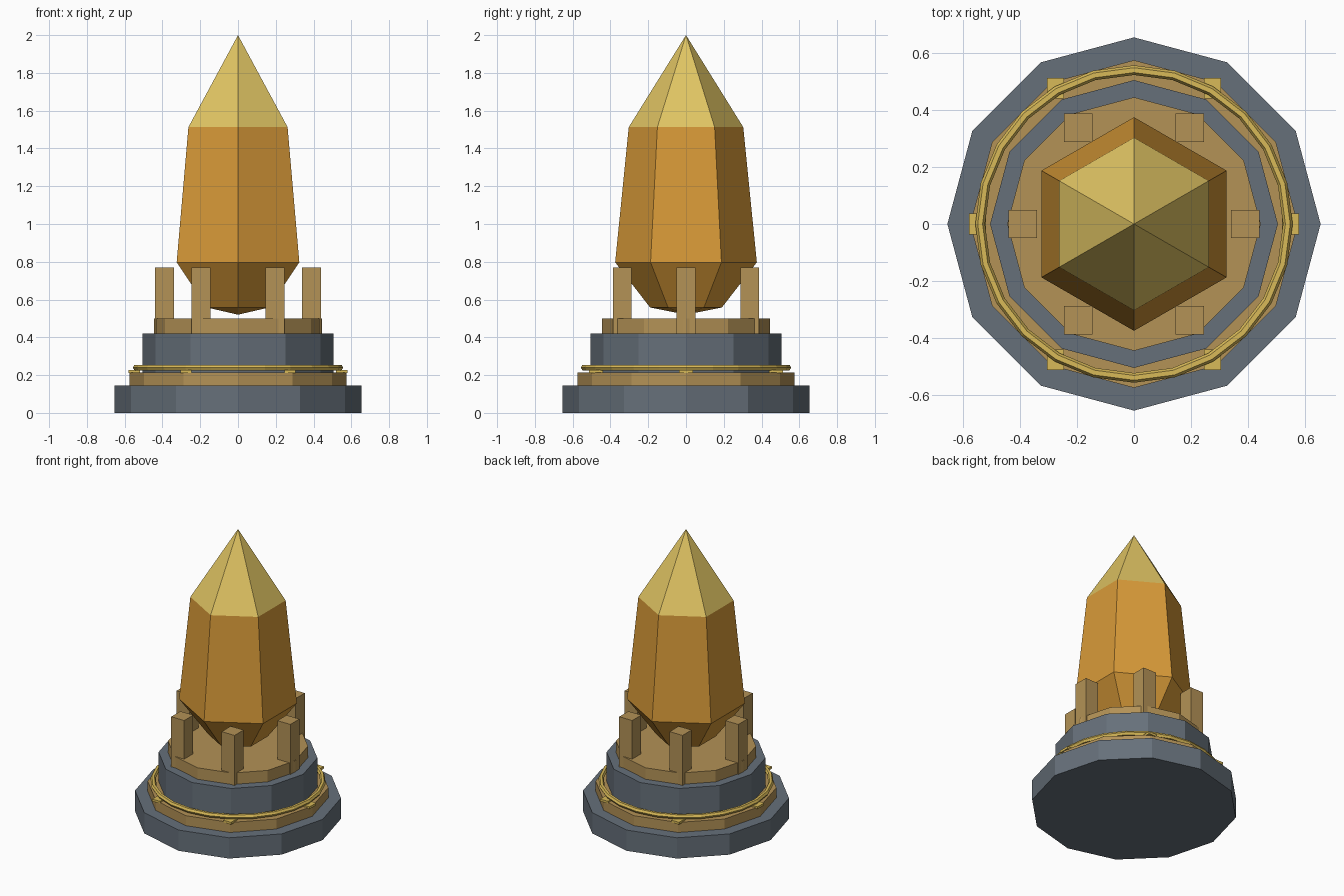
import bpy, bmesh, math

if "Cube" in bpy.data.objects:
    bpy.data.objects.remove(bpy.data.objects["Cube"])


def srgb(h):
    c = [int(h[i:i + 2], 16) / 255 for i in (0, 2, 4)]
    return [v / 12.92 if v <= 0.04045 else ((v + 0.055) / 1.055) ** 2.4 for v in c] + [1.0]


def material(name, h):
    m = bpy.data.materials.new(name)
    m.diffuse_color = srgb(h)
    m.use_nodes = True
    m.node_tree.nodes["Principled BSDF"].inputs["Base Color"].default_value = m.diffuse_color
    return m


STONE = material("slate stone", "66707A")
BRONZE = material("bronze", "B39256")
GOLD = material("gold", "D9BA58")
AMBER = material("amber crystal", "D89A38")
TIP = material("pale gold tip", "E0C463")


def finish(name, bm, *mats):
    bmesh.ops.recalc_face_normals(bm, faces=bm.faces)
    mesh = bpy.data.meshes.new(name)
    bm.to_mesh(mesh)
    bm.free()
    for m in mats:
        mesh.materials.append(m)
    ob = bpy.data.objects.new(name, mesh)
    bpy.context.collection.objects.link(ob)
    return ob


def lathe(name, profile, sides, *mats):
    """Stack of regular polygons from (radius, z) rows; radius 0 makes a point."""
    bm = bmesh.new()
    rows = []
    for r, z in profile:
        n = sides if r else 1
        rows.append([bm.verts.new((r * math.sin(math.tau * i / sides),
                                   r * math.cos(math.tau * i / sides), z)) for i in range(n)])
    for a, b in zip(rows, rows[1:]):
        for i in range(sides):
            j = (i + 1) % sides
            if len(a) == 1:
                bm.faces.new((a[0], b[i], b[j]))
            elif len(b) == 1:
                bm.faces.new((a[i], a[j], b[0]))
            else:
                bm.faces.new((a[i], a[j], b[j], b[i]))
    for row in (rows[0], rows[-1]):
        if len(row) > 1:
            bm.faces.new(row)
    return finish(name, bm, *mats)


def box(name, center, size, mat):
    bm = bmesh.new()
    bmesh.ops.create_cube(bm, size=1)
    for v in bm.verts:
        v.co = [c + s * p for c, s, p in zip(center, size, v.co)]
    return finish(name, bm, mat)


# Twelve-sided pedestal tiers
lathe("base_tier", [(0.655, 0), (0.655, 0.145)], 12, STONE)
lathe("lower_band", [(0.575, 0.145), (0.575, 0.215)], 12, BRONZE)
lathe("upper_tier", [(0.505, 0.215), (0.505, 0.42)], 12, STONE)
lathe("collar", [(0.445, 0.42), (0.445, 0.50)], 12, BRONZE)

# Thin gold ring around the upper tier
bpy.ops.mesh.primitive_torus_add(major_radius=0.54, minor_radius=0.017, major_segments=24,
                                 minor_segments=6, location=(0, 0, 0.24))
ring = bpy.context.object
ring.name = "gold_ring"
ring.data.materials.append(GOLD)

# Six prongs and six studs
for k in range(6):
    c, s = math.cos(k * math.pi / 3), math.sin(k * math.pi / 3)
    box(f"prong_{k + 1}", (0.39 * c, 0.39 * s, 0.595), (0.10, 0.10, 0.35), BRONZE)
    box(f"stud_{k + 1}", (0.55 * c, 0.55 * s, 0.218), (0.06, 0.072, 0.016), GOLD)

# Six-sided crystal with a pale tip
crystal = lathe("crystal", [(0, 0.52), (0.19, 0.558), (0.375, 0.797), (0.303, 1.513), (0, 2.0)],
                6, AMBER, TIP)
for p in crystal.data.polygons:
    p.material_index = int(p.center.z > 1.52)
